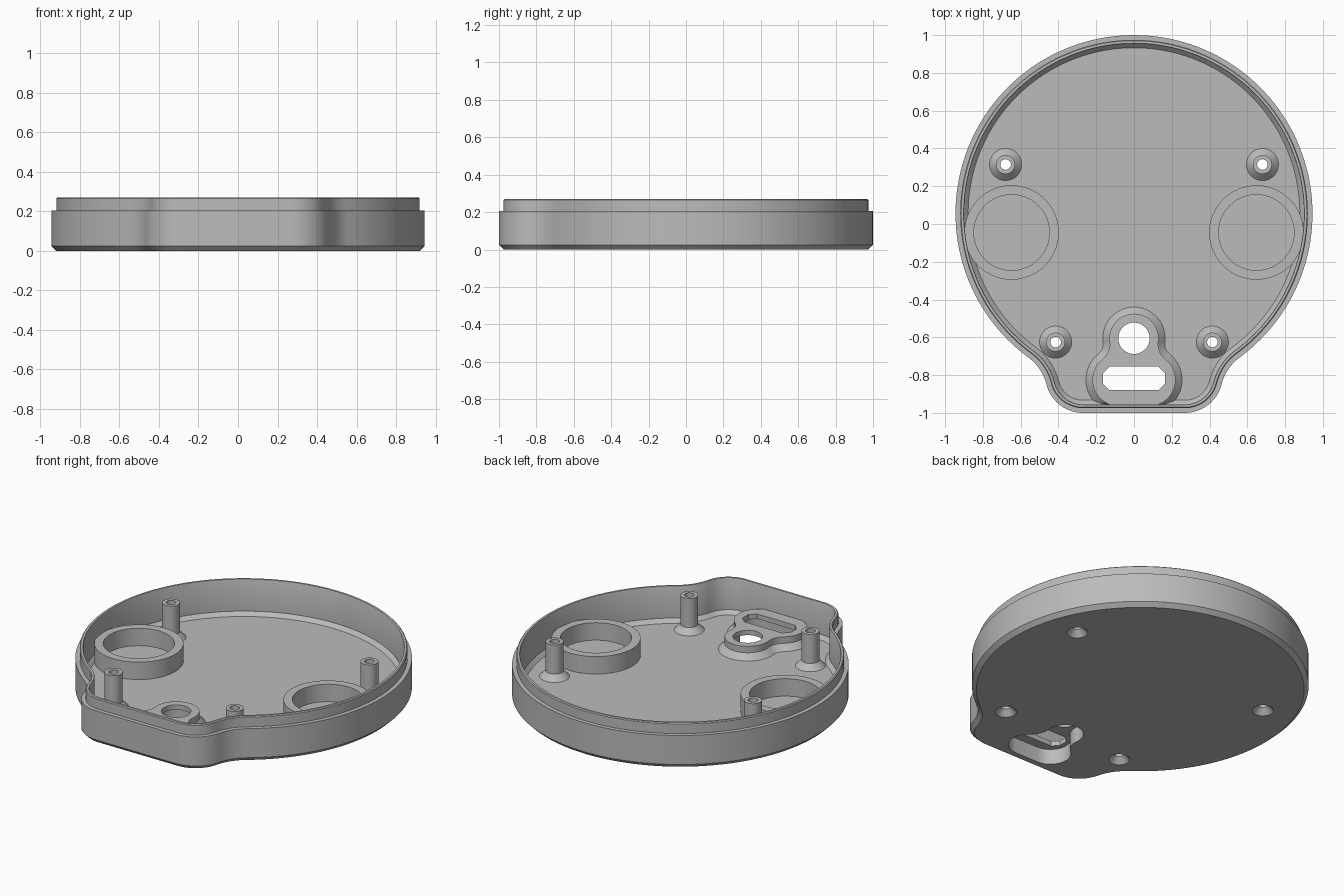
import bpy, bmesh
from math import sin, cos, atan2, acos, hypot, pi, tau, radians

cube = bpy.data.objects.get("Cube")
if cube:
    bpy.data.objects.remove(cube)

grey = bpy.data.materials.new("plain_grey")
grey.use_nodes = True
grey.diffuse_color = (0.5, 0.5, 0.5, 1)
grey.node_tree.nodes["Principled BSDF"].inputs["Base Color"].default_value = (0.5, 0.5, 0.5, 1)


def circle(x, y, r, n=48):
    return [(x + r * cos(tau * i / n), y + r * sin(tau * i / n)) for i in range(n)]


def bulb(shape, inset, n=64, m=12):
    """Circle blended by concave fillets into a flat-bottomed foot, inset evenly."""
    cy, big, fx, fy, foot, fillet = shape
    # Centre of the fillet, tangent to both circles
    gap = hypot(fx, cy - fy)
    a, b = big + fillet, foot + fillet
    turn = atan2(fx, cy - fy) + acos((a * a + gap * gap - b * b) / (2 * a * gap))
    px, py = a * sin(turn), cy - a * cos(turn)
    join = atan2(py - fy, px - fx)

    def arc(x, y, r, start, end, steps):
        return [(x + r * cos(start + (end - start) * i / steps),
                 y + r * sin(start + (end - start) * i / steps)) for i in range(steps + 1)]

    half = arc(0, cy, big - inset, pi / 2, turn - pi / 2, n)
    half += arc(px, py, fillet + inset, turn + pi / 2, join + pi, m)[1:]
    half += arc(fx, fy, foot - inset, join, -pi / 2, m)[1:]
    return half + [(-x, y) for x, y in reversed(half[1:])]


def loft(name, rings, closed=False):
    """Skin a stack of (outline, height) rings; cap the ends or close the loop."""
    bm = bmesh.new()
    rows = [[bm.verts.new((x, y, z)) for x, y in pts] for pts, z in rings]
    pairs = list(zip(rows, rows[1:]))
    if closed:
        pairs.append((rows[-1], rows[0]))
    else:
        bm.faces.new(rows[0])
        bm.faces.new(rows[-1])
    for low, high in pairs:
        for i in range(len(low)):
            j = (i + 1) % len(low)
            bm.faces.new((low[i], low[j], high[j], high[i]))
    bmesh.ops.recalc_face_normals(bm, faces=bm.faces)
    mesh = bpy.data.meshes.new(name)
    bm.to_mesh(mesh)
    bm.free()
    mesh.materials.append(grey)
    obj = bpy.data.objects.new(name, mesh)
    bpy.context.collection.objects.link(obj)
    return obj


def activate(obj):
    bpy.ops.object.select_all(action='DESELECT')
    obj.select_set(True)
    bpy.context.view_layer.objects.active = obj


def cut(obj, cutter):
    cutter.hide_render = True
    activate(obj)
    mod = obj.modifiers.new("cut", 'BOOLEAN')
    mod.operation = 'DIFFERENCE'
    mod.solver = 'EXACT'
    mod.object = cutter
    bpy.ops.object.modifier_apply(modifier=mod.name)


BODY = (0.055, 0.945, 0.27, -0.8, 0.2, 0.25)
KEYHOLE = (-0.605, 0.13, 0.08, -0.825, 0.14, 0.1)
FLOOR, CEILING = 0.05, 0.095
BOSSES = [(side * x, y) for side in (-1, 1) for x, y in ((0.68, 0.315), (0.415, -0.625))]
parts, cutters = [], []

# Tray: chamfered base, stepped lip, inner wall and floor chamfer
profile = [(0.025, 0), (0, 0.025), (0, 0.205), (0.025, 0.205), (0.025, 0.265), (0.03, 0.27),
           (0.043, 0.27), (0.045, 0.265), (0.045, 0.073), (0.067, FLOOR)]
tray = loft("tray", [(bulb(BODY, d), z) for d, z in profile])
parts.append(tray)

# Raised keyhole housing with a sloped foot, kept inside the front wall
housing_rings = [(-0.035, 0.04), (-0.035, FLOOR), (0, 0.085), (0, 0.125)]
housing = loft("keyhole_housing", [
    ([(x, max(y, -0.968)) for x, y in bulb(KEYHOLE, d, 24)], z) for d, z in housing_rings])
parts.append(housing)

# Pocket under the housing, open to the underside
pocket = loft("pocket_cutter", [(bulb(KEYHOLE, 0.025, 24), z) for z in (-0.1, CEILING)])
cut(tray, pocket)
cut(housing, pocket)
cutters.append(pocket)

# Round opening and chamfered slot through the housing
w, top, bottom, c = 0.165, -0.755, -0.88, 0.035
corner = [(w - c, top), (w, top - c), (w, bottom + c), (w - c, bottom)]
slot = corner + [(-x, y) for x, y in reversed(corner)]
for outline in (circle(0, -0.605, 0.083), slot):
    opening = loft("opening_cutter", [(outline, z) for z in (0.06, 0.3)])
    cut(housing, opening)
    cutters.append(opening)

# Screw posts with sloped feet, and countersunk holes below them
for x, y in BOSSES:
    post = [(0.028, 0.045), (0.085, 0.045), (0.085, FLOOR), (0.05, 0.085),
            (0.05, 0.265), (0.028, 0.265)]
    parts.append(loft("screw_post", [(circle(x, y, r), z) for r, z in post], closed=True))
    sink = [(0.06, -0.02), (0.06, 0), (0.028, 0.035), (0.028, 0.1)]
    hole = loft("countersink_cutter", [(circle(x, y, r), z) for r, z in sink])
    cut(tray, hole)
    cutters.append(hole)

# Round side holders
for name, side in (("left_ring", 1), ("right_ring", -1)):
    wall = [(0.2, 0.04), (0.25, 0.04), (0.25, 0.158), (0.2, 0.158)]
    parts.append(loft(name, [(circle(side * 0.648, -0.045, r, 80), z) for r, z in wall], closed=True))

for helper in cutters:
    bpy.data.objects.remove(helper)
for part in parts:
    activate(part)
    bpy.ops.object.shade_smooth_by_angle(angle=radians(30))
